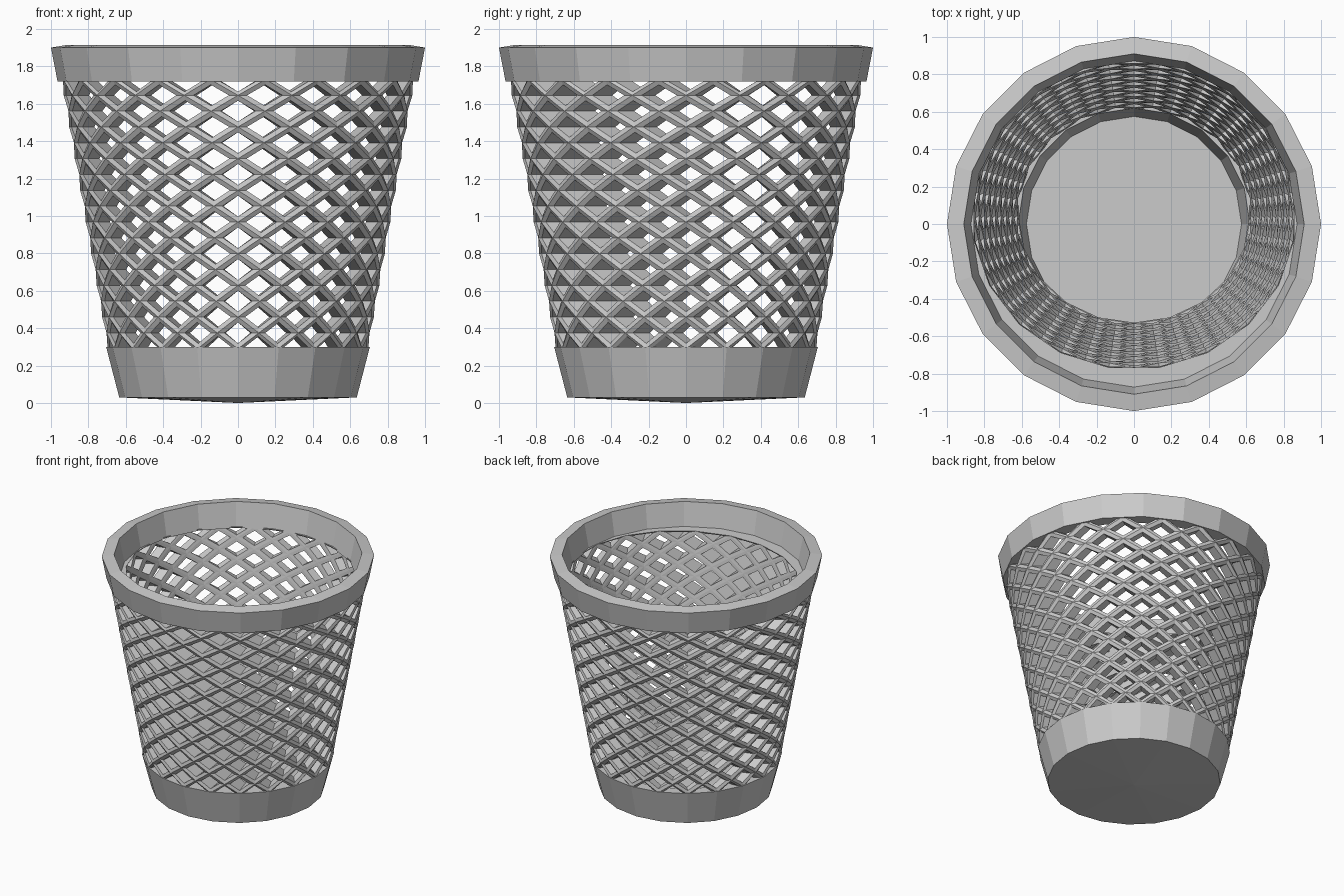
import bpy, bmesh, math

if "Cube" in bpy.data.objects:
    bpy.data.objects.remove(bpy.data.objects["Cube"])

N = 20                    # sides of the basket
Z0, Z1, ROWS = 0.29, 1.73, 17   # lattice extent and half-diamond rows


def make_object(name, verts, faces):
    me = bpy.data.meshes.new(name)
    me.from_pydata(verts, [], faces)
    bm = bmesh.new()
    bm.from_mesh(me)
    bmesh.ops.remove_doubles(bm, verts=bm.verts, dist=1e-5)
    bmesh.ops.recalc_face_normals(bm, faces=bm.faces)
    bm.to_mesh(me)
    bm.free()
    ob = bpy.data.objects.new(name, me)
    bpy.context.collection.objects.link(ob)
    return ob


def lathe(name, profile, closed):
    """Revolve (radius, z) points; open profiles start and end on the axis."""
    verts, faces, n = [], [], len(profile)
    for i in range(N):
        a = 2 * math.pi * i / N
        verts += [(r * math.cos(a), r * math.sin(a), z) for r, z in profile]
    for i in range(N):
        p, q = i * n, (i + 1) % N * n
        for k in range(n if closed else n - 1):
            m = (k + 1) % n
            f = [p + k, q + k, q + m, p + m]
            if profile[k][0] == 0:
                f.remove(q + k)
            if profile[m][0] == 0:
                f.remove(q + m)
            faces.append(f)
    return make_object(name, verts, faces)


# Solid top rim and base cup
lathe("top_rim", [(0.965, 1.72), (1.0, 1.9), (0.91, 1.915), (0.87, 1.72)], True)
lathe("base_cup", [(0, 0), (0.635, 0.03), (0.705, 0.3), (0.62, 0.3),
                   (0.575, 0.06), (0, 0.06)], False)


# Lattice surfaces: the inner one drifts to +y, so the front wall is thicker
def surface(a, j, inner, sink=0.0):
    t = j / ROWS
    ang = math.pi * a / N
    r = (0.617 if inner else 0.697) + 0.25 * t - sink
    y = r * math.sin(ang)
    if inner:
        y += 0.045 * (1 - math.sin(ang))
    return (r * math.cos(ang), y, Z0 + (Z1 - Z0) * t)


# Diamond lattice: each cell is a frame around a diamond hole
verts, faces = [], []
for j in range(ROWS + 1):
    for a in range(2 * N):
        if (a + j) % 2 == 0:
            continue
        cell = [(a - 1, j), (a, j - 1), (a + 1, j), (a, j + 1)]
        cell = [c for c in cell if 0 <= c[1] <= ROWS]
        n = len(cell)
        cj = sum(c[1] for c in cell) / n
        hole = [(a + (u - a) * 0.66, cj + (v - cj) * 0.66) for u, v in cell]
        base = len(verts)
        verts += [surface(u, v, False) for u, v in cell]
        verts += [surface(u, v, False, 0.012) for u, v in hole]
        verts += [surface(u, v, True) for u, v in hole]
        verts += [surface(u, v, True) for u, v in cell]
        for k in range(n):
            m = (k + 1) % n
            for layer in range(3):
                b = base + layer * n
                faces.append((b + k, b + m, b + n + m, b + n + k))
            # close the top and bottom edges of the lattice
            if cell[k][1] == cell[m][1]:
                faces.append((base + k, base + m, base + 3 * n + m, base + 3 * n + k))
make_object("lattice_wall", verts, faces)
